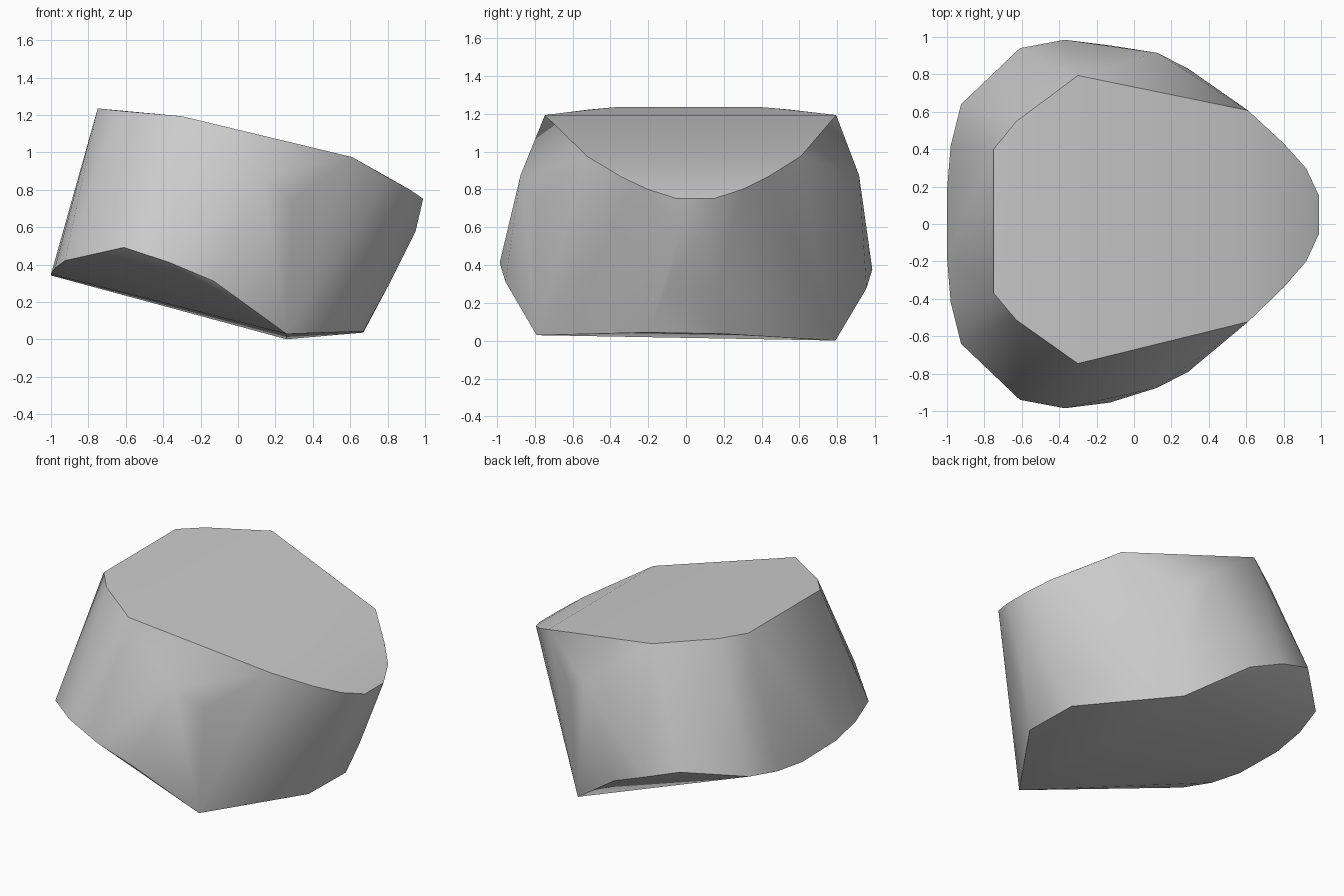
import bpy
import bmesh
import math

cube = bpy.data.objects.get("Cube")
if cube:
    bpy.data.objects.remove(cube, do_unlink=True)

# Half outlines of the faceted block as (x, half width, z)
top_rim = [
    (-0.75, 0.385, 1.235), (-0.63, 0.53, 1.222), (-0.3, 0.77, 1.193),
    (0.61, 0.565, 0.975), (0.8, 0.385, 0.865), (0.92, 0.25, 0.8), (0.99, 0.1, 0.752),
]
shoulder = [(0.125, 0.895, 0.875), (0.29, 0.81, 0.74)]
bottom_rim = [
    (-1, 0.18, 0.345), (-0.98, 0.42, 0.372), (-0.925, 0.64, 0.41), (-0.61, 0.94, 0.475),
    (-0.37, 0.985, 0.395), (-0.13, 0.955, 0.295), (0.26, 0.79, 0.015), (0.67, 0.2, 0.04),
]
nose = [(0.95, 0.06, 0.58), (0.8, 0.13, 0.28)]


def add_mirrored(mesh, outline, shift=0.0, skew=0.0, tilt=0.0):
    """Add an outline on both sides, slightly offset for the uneven stone shape."""
    for x, half_width, z in outline:
        for side in (-1, 1):
            y = side * half_width + shift + skew * x
            mesh.verts.new((x, y, z - tilt * side * half_width))


def make_material(name, colour):
    material = bpy.data.materials.new(name)
    material.use_nodes = True
    material.diffuse_color = colour
    material.node_tree.nodes["Principled BSDF"].inputs["Base Color"].default_value = colour
    return material


# Stretch a convex skin around the outlines
mesh = bmesh.new()
add_mirrored(mesh, top_rim, shift=0.03, skew=0.02)
add_mirrored(mesh, shoulder, shift=0.02)
add_mirrored(mesh, bottom_rim, tilt=0.018)
add_mirrored(mesh, nose, shift=0.03)
bmesh.ops.convex_hull(mesh, input=mesh.verts[:])
loose = [vert for vert in mesh.verts if not vert.link_faces]
bmesh.ops.delete(mesh, geom=loose, context='VERTS')
bmesh.ops.recalc_face_normals(mesh, faces=mesh.faces[:])

data = bpy.data.meshes.new("stone_block")
mesh.to_mesh(data)
mesh.free()
data.materials.append(make_material("stone_grey", (0.6, 0.6, 0.6, 1)))
stone = bpy.data.objects.new("stone_block", data)
bpy.context.collection.objects.link(stone)

# Soft walls with crisp rims
bpy.ops.object.select_all(action='DESELECT')
stone.select_set(True)
bpy.context.view_layer.objects.active = stone
bpy.ops.object.shade_smooth_by_angle(angle=math.radians(40))
